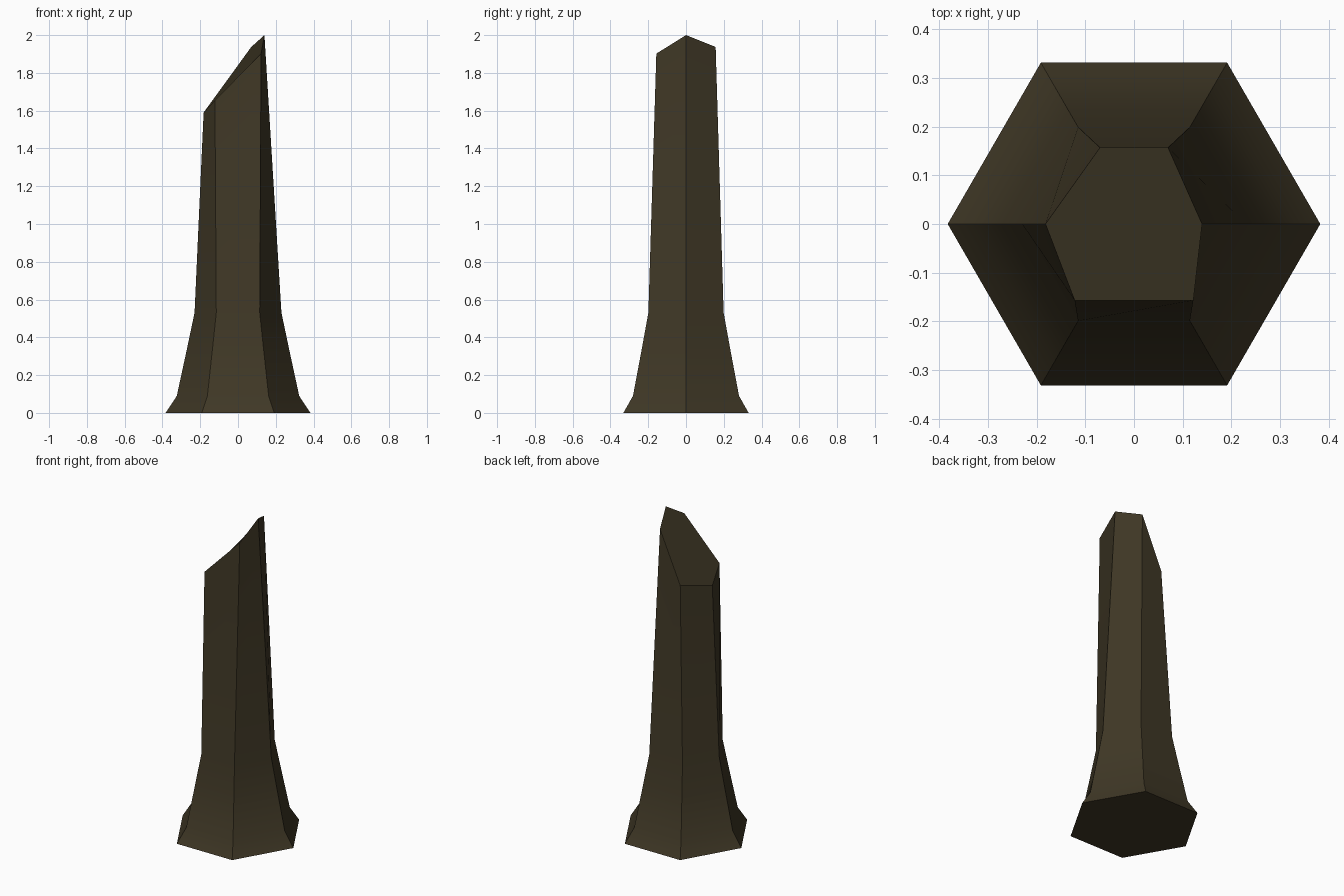
import bpy, bmesh, math

if "Cube" in bpy.data.objects:
    bpy.data.objects.remove(bpy.data.objects["Cube"])

# Dark stone colour
stone = bpy.data.materials.new("dark brown stone")
stone.diffuse_color = (0.05, 0.039, 0.019, 1)
stone.use_nodes = True
stone.node_tree.nodes["Principled BSDF"].inputs["Base Color"].default_value = stone.diffuse_color

bm = bmesh.new()

# Flared hexagonal rings: radius, height
rings = []
for r, z in [(0.383, 0), (0.324, 0.09), (0.27, 0.34), (0.23, 0.53)]:
    rings.append([bm.verts.new((r * math.cos(i * math.pi / 3),
                                r * math.sin(i * math.pi / 3), z)) for i in range(6)])

# Slanted broken tip, counter-clockwise from +x
tip = [(0.14, 0, 2.0), (0.07, 0.157, 1.937), (-0.07, 0.157, 1.62),
       (-0.182, 0, 1.59), (-0.122, -0.157, 1.655), (0.122, -0.157, 1.902)]
rings.append([bm.verts.new(p) for p in tip])

# Sides, base and broken top
for a, b in zip(rings, rings[1:]):
    for i in range(6):
        j = (i + 1) % 6
        bm.faces.new((a[i], a[j], b[j], b[i]))
bm.faces.new(rings[0][::-1])
bm.faces.new(rings[-1])
bm.normal_update()

mesh = bpy.data.meshes.new("stone_pillar")
bm.to_mesh(mesh)
bm.free()
mesh.materials.append(stone)
pillar = bpy.data.objects.new("stone_pillar", mesh)
bpy.context.collection.objects.link(pillar)

# Soft shading along the flare, crisp corners
bpy.context.view_layer.objects.active = pillar
pillar.select_set(True)
bpy.ops.object.shade_smooth_by_angle(angle=math.radians(30))
